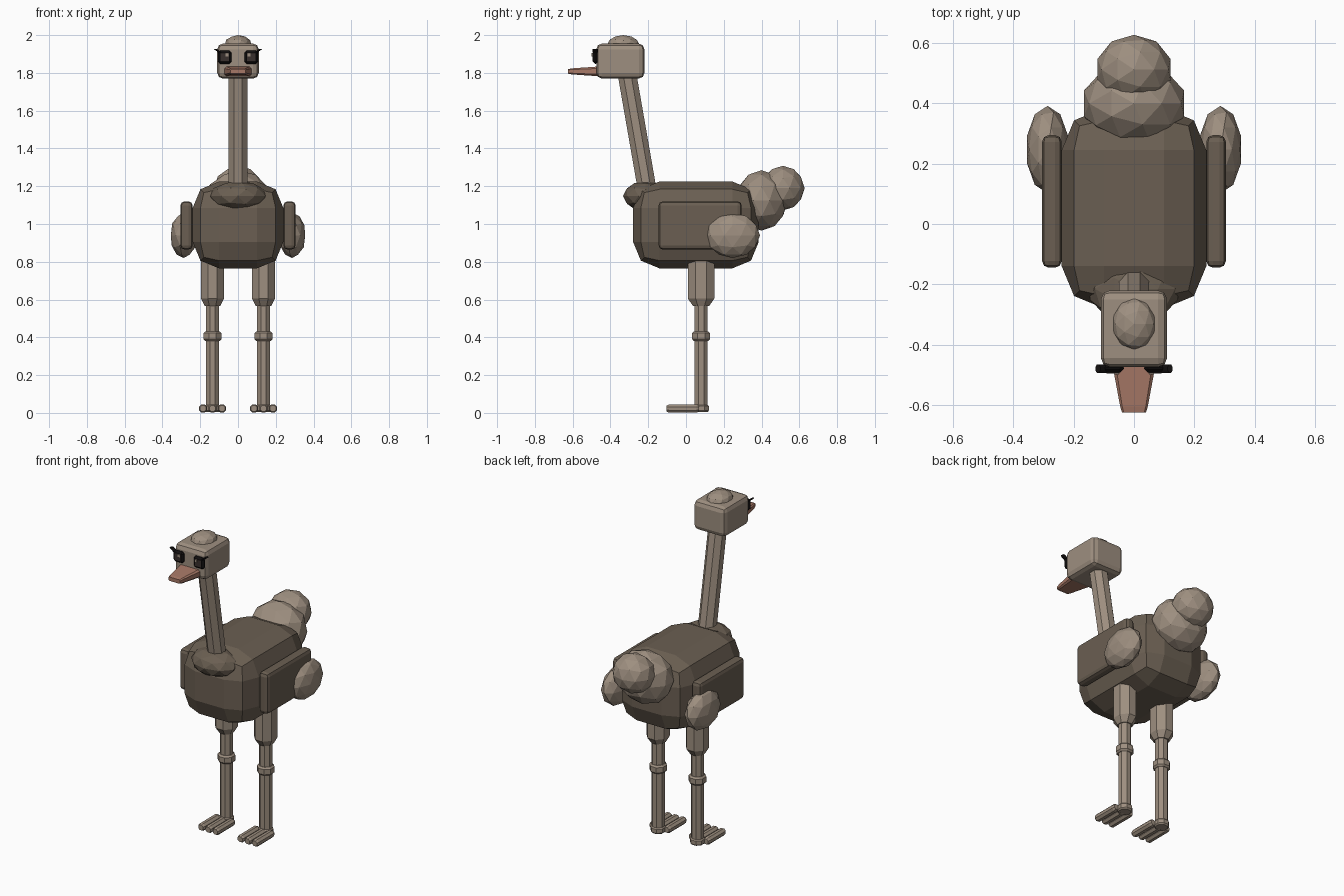
import bpy
import bmesh
from mathutils import Vector

cube = bpy.data.objects.get("Cube")
if cube:
    bpy.data.objects.remove(cube, do_unlink=True)


def material(name, rgb):
    mat = bpy.data.materials.new(name)
    mat.use_nodes = True
    mat.diffuse_color = (*rgb, 1)
    mat.node_tree.nodes["Principled BSDF"].inputs["Base Color"].default_value = (*rgb, 1)
    return mat


PALE = material("pale feather", (0.34, 0.274, 0.215))
BROWN = material("brown plumage", (0.145, 0.114, 0.084))
BEAK = material("pink beak", (0.39, 0.19, 0.135))
BLACK = material("eye black", (0.006, 0.005, 0.005))
IRIS = material("eye brown", (0.04, 0.03, 0.027))


def finish(name, bm, mat):
    mesh = bpy.data.meshes.new(name)
    bm.to_mesh(mesh)
    bm.free()
    mesh.materials.append(mat)
    obj = bpy.data.objects.new(name, mesh)
    bpy.context.collection.objects.link(obj)
    return obj


def box(name, lo, hi, mat, bevel=0.0, segments=2):
    """Box between two corners with rounded edges."""
    lo, hi = Vector(lo), Vector(hi)
    bm = bmesh.new()
    bmesh.ops.create_cube(bm, size=1)
    bmesh.ops.scale(bm, vec=hi - lo, verts=bm.verts)
    bmesh.ops.translate(bm, vec=(lo + hi) / 2, verts=bm.verts)
    if bevel:
        bmesh.ops.bevel(bm, geom=bm.edges[:], offset=bevel, segments=segments,
                        profile=0.5, affect='EDGES', clamp_overlap=True)
    return finish(name, bm, mat)


def puff(name, center, radii, mat):
    """Faceted ellipsoid."""
    bm = bmesh.new()
    bmesh.ops.create_icosphere(bm, subdivisions=2, radius=1)
    bmesh.ops.scale(bm, vec=radii, verts=bm.verts)
    bmesh.ops.translate(bm, vec=center, verts=bm.verts)
    return finish(name, bm, mat)


def loft(name, rings, mat, axis='Z', shape=None):
    """Capped loft; each ring is (center, half width, half depth)."""
    shape = shape or OCTAGON
    bm = bmesh.new()
    loops = []
    for c, a, b in rings:
        loop = []
        for u, v in shape:
            off = Vector((u * a, v * b, 0)) if axis == 'Z' else Vector((u * a, 0, v * b))
            loop.append(bm.verts.new(Vector(c) + off))
        loops.append(loop)
    n = len(shape)
    for p, q in zip(loops, loops[1:]):
        for i in range(n):
            j = (i + 1) % n
            bm.faces.new((p[i], p[j], q[j], q[i]))
    bm.faces.new(loops[0])
    bm.faces.new(loops[-1])
    bmesh.ops.recalc_face_normals(bm, faces=bm.faces)
    return finish(name, bm, mat)


T = 0.414
OCTAGON = [(1, -T), (1, T), (T, 1), (-T, 1), (-1, T), (-1, -T), (-T, -1), (T, -1)]

# Body, neck base and tail
box("body", (-0.24, -0.28, 0.765), (0.24, 0.385, 1.225), BROWN, 0.14)
puff("neck_base", (0, -0.215, 1.148), (0.153, 0.118, 0.08), BROWN)
puff("tail_lower", (0, 0.4, 1.125), (0.175, 0.138, 0.16), PALE)
puff("tail_upper", (0, 0.513, 1.19), (0.127, 0.115, 0.118), PALE)

# Neck and head
loft("neck", [((0, -0.2, 1.15), 0.05, 0.05), ((0, -0.315, 1.81), 0.05, 0.05)], PALE)
box("head", (-0.11, -0.475, 1.77), (0.11, -0.22, 1.955), PALE, 0.03)
puff("crown", (0, -0.332, 1.95), (0.073, 0.086, 0.05), PALE)

# Beak
CHAMFERED = [(1, -0.6), (1, 0.6), (0.85, 1), (-0.85, 1), (-1, 0.6), (-1, -0.6), (-0.85, -1), (0.85, -1)]
loft("beak", [((0, -0.46, 1.808), 0.073, 0.026),
              ((0, -0.605, 1.808), 0.046, 0.016),
              ((0, -0.625, 1.808), 0.04, 0.012)], BEAK, 'Y', CHAMFERED)

for side, s in (("left", 1), ("right", -1)):
    def mirrored(fn, name, lo, hi, *rest):
        """Box corners placed on this side of the model."""
        xs = sorted((s * lo[0], s * hi[0]))
        return fn(side + "_" + name, (xs[0], *lo[1:]), (xs[1], *hi[1:]), *rest)

    # Wing and its feather tuft
    mirrored(box, "wing", (0.24, -0.145, 0.865), (0.305, 0.295, 1.12), BROWN, 0.022)
    puff(side + "_wing_tuft", (s * 0.287, 0.247, 0.94), (0.072, 0.145, 0.12), PALE)

    # Eye with iris, glint and lashes
    mirrored(box, "eye", (0.034, -0.493, 1.847), (0.106, -0.465, 1.918), BLACK, 0.012, 1)
    mirrored(box, "iris", (0.048, -0.496, 1.86), (0.092, -0.49, 1.905), IRIS)
    mirrored(box, "glint", (0.05, -0.499, 1.888), (0.066, -0.492, 1.904), PALE)
    loft(side + "_lash", [((s * 0.095, -0.48, 1.908), 0.008, 0.014),
                          ((s * 0.12, -0.48, 1.926), 0.008, 0.014)], BLACK)

    # Leg
    x, y = s * 0.135, 0.08
    loft(side + "_thigh", [((x, y, 0.85), 0.06, 0.07), ((x, y, 0.605), 0.06, 0.07),
                           ((x, y, 0.565), 0.04, 0.042)], PALE)
    loft(side + "_shin", [((x, y, 0.012), 0.035, 0.035), ((x, y, 0.58), 0.035, 0.035)], PALE)
    loft(side + "_knee", [((x, y, z), r, r) for z, r in
                          ((0.38, 0.038), (0.39, 0.047), (0.422, 0.047), (0.432, 0.038))], PALE)
    loft(side + "_ankle", [((x, y, z), r, r) for z, r in
                           ((0.004, 0.034), (0.012, 0.041), (0.036, 0.041), (0.044, 0.034))], PALE)

    # Three toes
    for i in (-1, 0, 1):
        tx = x + i * 0.05
        loft(side + "_toe_" + ("inner", "middle", "outer")[i * s + 1],
             [((tx, ty, 0.023), r, r) for ty, r in
              ((0.07, 0.016), (0.055, 0.022), (-0.09, 0.022), (-0.102, 0.016))], PALE, 'Y')
